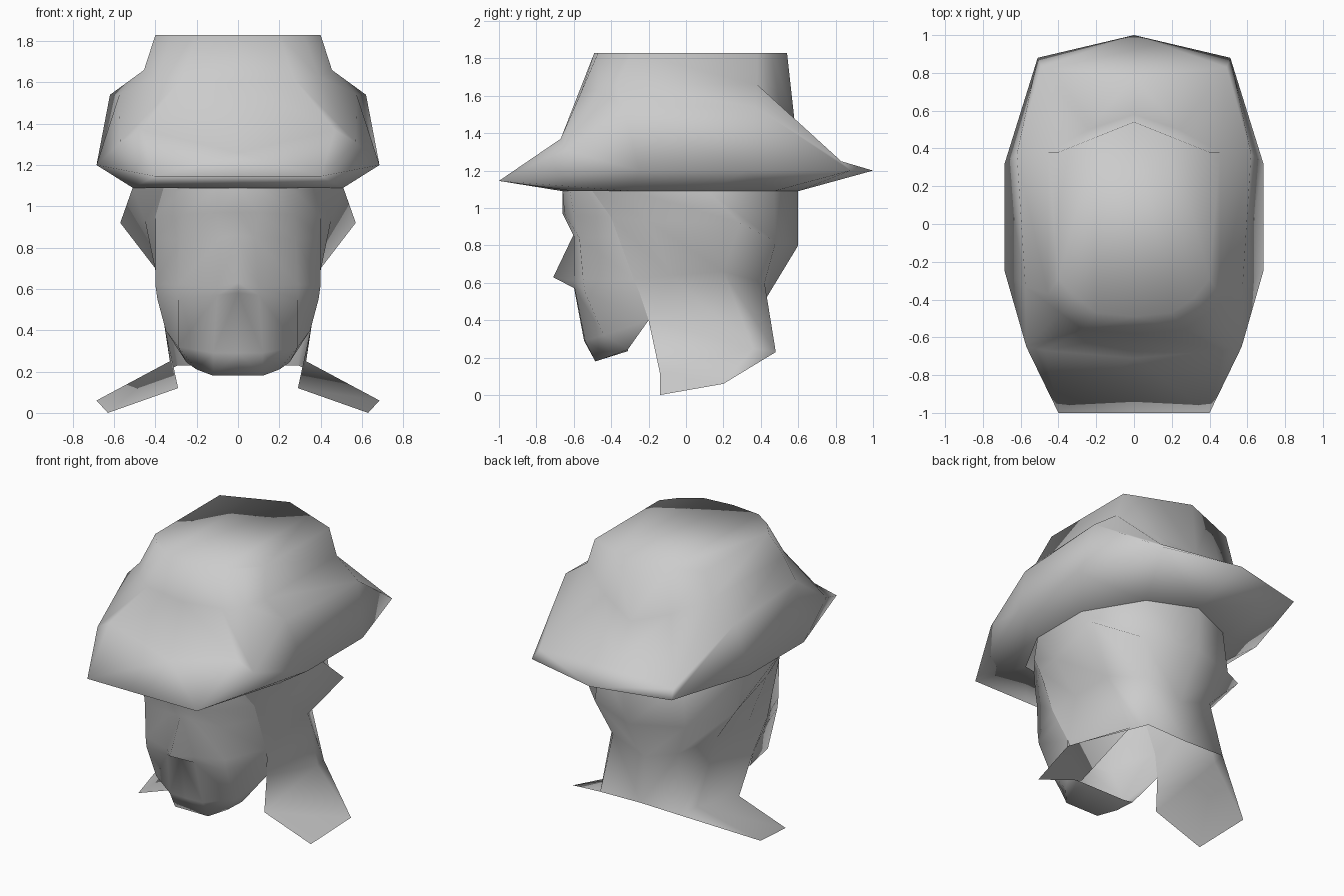
import bpy
import bmesh

default = bpy.data.objects.get("Cube")
if default:
    bpy.data.objects.remove(default, do_unlink=True)

clay = bpy.data.materials.new("plain_grey")
clay.use_nodes = True
grey = (0.6, 0.6, 0.6, 1)
clay.diffuse_color = grey
clay.node_tree.nodes["Principled BSDF"].inputs["Base Color"].default_value = grey


def half_loft(name, rows, cap_top=False, extra=()):
    """Skin rows of +x points (top to bottom, front to back) and mirror them."""
    bm = bmesh.new()
    grid = [[bm.verts.new(p) for p in row] for row in rows]
    for upper, lower in zip(grid, grid[1:]):
        for c in range(len(upper) - 1):
            bm.faces.new((upper[c], lower[c], lower[c + 1], upper[c + 1]))
    if cap_top:
        bm.faces.new(grid[0])
    # Extra faces mix grid positions (row, column) and new points
    for corners in extra:
        bm.faces.new([grid[k[0]][k[1]] if len(k) == 2 else bm.verts.new(k)
                      for k in corners])
    # Repeated points in a row collapse, leaving triangles
    bmesh.ops.remove_doubles(bm, verts=bm.verts, dist=0.001)
    mesh = bpy.data.meshes.new(name)
    bm.to_mesh(mesh)
    bm.free()
    mesh.materials.append(clay)
    obj = bpy.data.objects.new(name, mesh)
    bpy.context.collection.objects.link(obj)
    mesh.shade_smooth()
    mirror = obj.modifiers.new("mirror", "MIRROR")
    mirror.use_clip = True
    mirror.merge_threshold = 0.002
    return obj


# Corners shared by neighbouring parts
brim_corner = (.4, -1, 1.145)
temple, side_top, nape_top = (.51, -.29, 1.09), (.51, .12, 1.09), (.3, .47, 1.09)
back_top = (0, .6, 1.09)
seam_top, seam_brow = (.36, -.5, 1.09), (.4, -.4, .95)
seam_cheek, seam_jaw = (.4, -.28, .62), (.35, -.2, .4)

# Hat: crown top, crown foot, puffed side, brim edge, underside
crown_top = [(0, -.49, 1.83), (.2, -.47, 1.83), (.32, -.39, 1.83), (.4, -.29, 1.83),
             (.4, .38, 1.83), (.2, .46, 1.83), (0, .54, 1.83)]
crown_foot = [(0, -.58, 1.6), (.27, -.56, 1.62), (.39, -.47, 1.63), (.455, -.37, 1.66),
              (.455, .38, 1.66), (.24, .5, 1.55), (0, .58, 1.47)]
puff = [(0, -.71, 1.26), (.47, -.67, 1.37), (.57, -.65, 1.31), (.575, -.33, 1.54),
        (.62, .37, 1.54), (.49, .83, 1.25), (0, .78, 1.25)]
brim_edge = [(0, -1, 1.145), brim_corner, brim_corner, (.685, -.25, 1.2),
             (.685, .32, 1.2), (.51, .88, 1.2), (0, 1, 1.2)]
underside = [(0, -.66, 1.09), (.34, -.6, 1.09), (.34, -.6, 1.09), temple,
             side_top, nape_top, back_top]
half_loft("hat", [crown_top, crown_foot, puff, brim_edge, underside], cap_top=True)

# Face: forehead, brow, eye line, nose, mouth, jaw, chin, throat
half_loft("face", [
    [(0, -.66, 1.09), (.1, -.66, 1.09), (.26, -.62, 1.09), seam_top],
    [(0, -.66, .97), (.1, -.65, .97), (.27, -.6, .96), seam_brow],
    [(0, -.6, .86), (.08, -.6, .85), (.28, -.57, .84), (.4, -.36, .85)],
    [(0, -.71, .63), (.1, -.6, .61), (.29, -.55, .62), seam_cheek],
    [(0, -.6, .58), (.1, -.595, .57), (.29, -.54, .55), (.39, -.25, .55)],
    [(0, -.545, .29), (.12, -.54, .29), (.29, -.44, .32), seam_jaw],
    [(0, -.485, .18), (.12, -.485, .18), (.2, -.4, .21), (.25, -.31, .245)],
    [(0, -.31, .235), (.1, -.31, .235), (.18, -.31, .235), (.25, -.31, .245)],
])

# Back of head and neck, with a collar flap flaring out on each side
half_loft("head_back", [
    [seam_top, temple, side_top, nape_top, back_top],
    [seam_brow, (.45, -.2, .93), (.57, .29, .92), (.33, .48, .82), (0, .6, .8)],
    [seam_cheek, (.39, -.08, .64), (.37, .2, .66), (.24, .42, .6), (0, .43, .52)],
    [seam_jaw, seam_jaw, (.33, .36, .25), (.29, .48, .23), (0, .47, .23)],
], extra=[[(3, 0), (.29, -.14, .12), (.63, -.14, 0),
           (.685, .2, .06), (3, 2)],
          [(3, 2), (.685, .2, .06), (3, 3)]])
